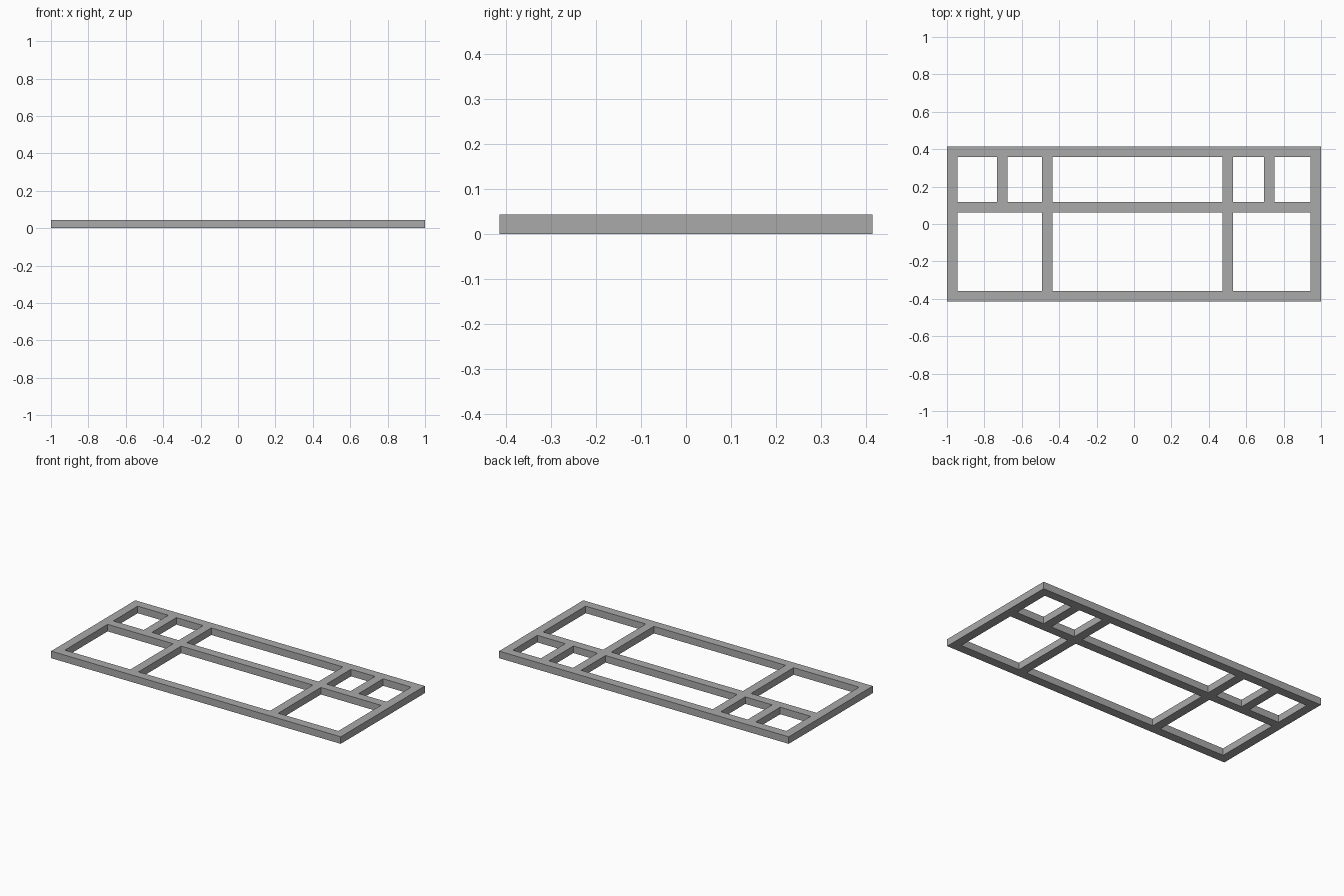
import bpy
import bmesh

if "Cube" in bpy.data.objects:
    bpy.data.objects.remove(bpy.data.objects["Cube"], do_unlink=True)

HALF_X, HALF_Y, HEIGHT, BAR = 1.0, 0.415, 0.044, 0.056

# Grey material
grey = bpy.data.materials.new("plain_grey")
grey.use_nodes = True
colour = (0.4, 0.4, 0.4, 1)
grey.diffuse_color = colour
grey.node_tree.nodes["Principled BSDF"].inputs["Base Color"].default_value = colour


# Bars as plan rectangles: x0, x1, y0, y1
def rail(y):
    return (-HALF_X, HALF_X, y, y + BAR)


def post(x, y0=-HALF_Y):
    return (x, x + BAR, y0, HALF_Y)


MID = 0.062
bars = [rail(-HALF_Y), rail(MID), rail(HALF_Y - BAR)]        # front, middle, back rails
bars += [post(-HALF_X), post(HALF_X - BAR)]                  # end posts
bars += [post(-0.492), post(0.473)]                          # full-depth dividers
bars += [post(-0.733, MID), post(0.695, MID)]                # short back dividers


def inside(x, y):
    return any(a < x < b and c < y < d for a, b, c, d in bars)


# Grid lines come from the bar edges, so the joints share clean edges
xs = sorted({round(v, 4) for b in bars for v in b[:2]})
ys = sorted({round(v, 4) for b in bars for v in b[2:]})

bm = bmesh.new()
for x0, x1 in zip(xs, xs[1:]):
    for y0, y1 in zip(ys, ys[1:]):
        if inside((x0 + x1) / 2, (y0 + y1) / 2):
            corners = [(x0, y0), (x1, y0), (x1, y1), (x0, y1)]
            bm.faces.new([bm.verts.new((x, y, 0)) for x, y in corners])
bmesh.ops.remove_doubles(bm, verts=bm.verts[:], dist=0.0005)

# Raise the plan into one solid frame
top = bmesh.ops.extrude_face_region(bm, geom=bm.faces[:], use_keep_orig=True)
raised = [g for g in top["geom"] if isinstance(g, bmesh.types.BMVert)]
bmesh.ops.translate(bm, verts=raised, vec=(0, 0, HEIGHT))
bmesh.ops.recalc_face_normals(bm, faces=bm.faces[:])

mesh = bpy.data.meshes.new("divided_frame")
bm.to_mesh(mesh)
bm.free()
mesh.materials.append(grey)
frame = bpy.data.objects.new("divided_frame", mesh)
bpy.context.collection.objects.link(frame)
